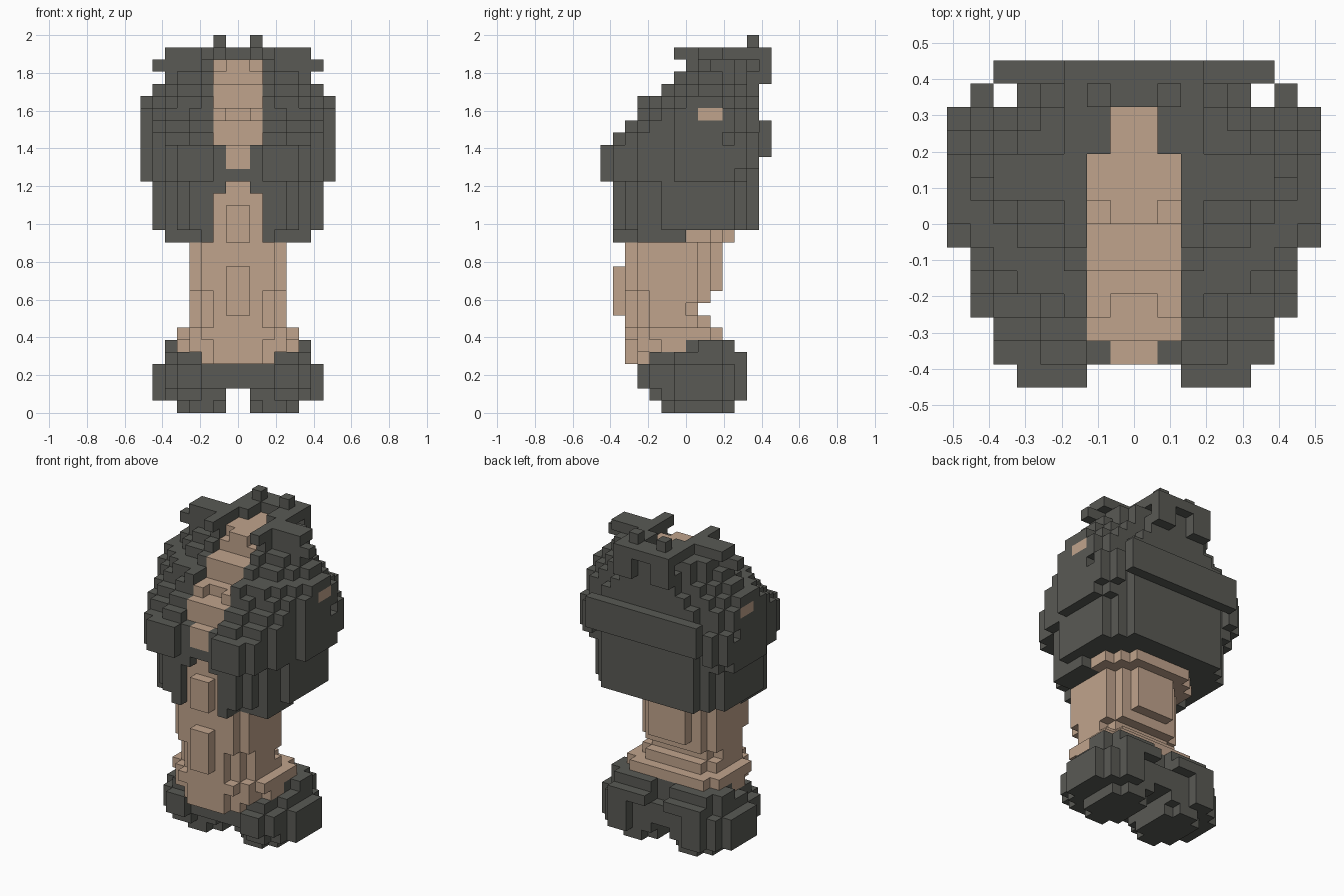
import bpy, bmesh

if "Cube" in bpy.data.objects:
    bpy.data.objects.remove(bpy.data.objects["Cube"], do_unlink=True)

UNIT = 2 / 31          # size of one block
cells = {}             # (x, y, z) -> part name, right half only


def block(part, x0, x1, y0, y1, z0, z1):
    """Fill a box of blocks; part None carves it away."""
    for x in range(x0, x1):
        for y in range(y0, y1):
            for z in range(z0, z1):
                if part:
                    cells[x, y, z] = part
                else:
                    cells.pop((x, y, z), None)


def layer(part, z0, z1, width, front, back, mid, power, cx=0, back_power=None):
    """Fill rounded slabs; front and back halves have their own radius."""
    for x in range(0, 8):
        for y in range(-7, 7):
            d = y + 0.5 - mid
            depth = (back - mid) if d > 0 else (mid - front)
            n = back_power if back_power and d > 0 else power
            if (abs(x + 0.5 - cx) / width) ** n + (abs(d) / depth) ** n <= 1:
                block(part, x, x + 1, y, y + 1, z0, z1)


# feet: rounded lobes joined in the middle
layer("feet", 0, 1, 2.2, -2, 4, 1, 2.2, 3)
layer("feet", 1, 2, 3, -3, 5, 1, 1.8, 4)
layer("feet", 2, 4, 3, -4, 5, 1, 1.8, 4)
layer("feet", 4, 5, 3.1, -3, 5, 1, 2, 3)
layer("feet", 5, 6, 3.1, 0, 4, 2, 2.2, 3)
block("feet", 1, 2, -2, 4, 1, 4)
block("feet", 0, 2, -3, 4, 2, 4)
block("feet", 0, 1, -2, 3, 4, 5)

# shoulders and neck
block("skin", 0, 3, -4, -2, 4, 5)
block("skin", 0, 4, -4, 0, 5, 6)
block("skin", 0, 2, -5, -4, 4, 6)
block("skin", 4, 5, -2, 0, 5, 6)
layer("skin", 6, 7, 5, -5, 3, 0, 2.4, 0, 4)
layer("skin", 7, 8, 4, -5, 2, -1, 2.5)
layer("skin", 8, 9, 4, -5, 1, -1, 2.5)
layer("skin", 9, 10, 4, -5, 2, -1, 2.5)
layer("skin", 10, 14, 4, -5, 3, -1, 3, 0, 2.5)
block("skin", 0, 1, -6, -5, 8, 12)
layer("skin", 14, 15, 5, -5, 4, -1, 3)

# hair: stacked slabs (bottom, top, half width, front, front and back power)
for z0, z1, w, front, power, back_power in [
        (15, 16, 7, -6, 2.4, 2.1), (16, 19, 7, -6, 2.6, 2.1), (19, 22, 7.7, -6, 3, 3),
        (22, 23, 7.7, -6, 3, 2.6), (23, 24, 8, -5, 2.6, 2.6), (24, 25, 8, -4, 2.4, 2.4),
        (25, 26, 8, -4, 2, 2), (26, 27, 7, -2, 2, 1.8), (27, 28, 6, -1, 2, 1.8),
        (28, 29, 5, 0, 2, 1.8)]:
    layer("hair", z0, z1, w, front, 6, 2, power, 0, back_power)
block("hair", 0, 5, 5, 6, 15, 19)        # flat nape
block("hair", 2, 4, -6, -5, 15, 19)      # sideburns
block("hair", 2, 6, -4, 0, 14, 15)
block("hair", 2, 3, -6, -4, 14, 15)
block("hair", 2, 5, -7, -6, 19, 22)      # brow tufts
block("hair", 4, 6, -6, -5, 19, 22)
block("hair", 0, 6, 6, 7, 21, 24)        # back ridge
block("hair", 6, 7, 5, 6, 20, 23)
block("hair", 7, 8, 4, 5, 20, 23)

# crown tufts
block("hair", 1, 3, 6, 7, 27, 29)
block("hair", 0, 3, 5, 7, 29, 30)
block("hair", 1, 3, 3, 6, 29, 30)
block("hair", 2, 3, -1, 4, 29, 30)
block("hair", 3, 6, 1, 3, 29, 30)
block("hair", 5, 7, 1, 2, 28, 29)
block("hair", 1, 2, 5, 6, 30, 31)

# bare parting climbing over the head: (front at centre, front at sides)
for step, fronts in enumerate([(-5, -5), (-5, -5), (-3, -4), (-2, -2),
                               (-2, -2), (0, 0), (0, 1)]):
    z = 22 + step
    for x, front in enumerate(fronts):
        block(None, x, x + 1, -7, front, z, z + 1)
        block("skin", x, x + 1, front, 5, z, z + 1)

# face: nose, moustache, mouth and chin
block("skin", 0, 1, -6, -4, 20, 22)
block("hair", 0, 1, -6, -4, 19, 20)
block(None, 0, 2, -7, -4, 14, 19)
block("skin", 0, 2, -5, 0, 14, 18)
block("skin", 0, 1, -5, 0, 18, 19)
block("hair", 1, 2, -6, 0, 18, 19)
block("skin", 0, 1, -6, -5, 14, 17)

# ears
block("skin", 7, 8, 1, 3, 24, 25)


def material(name, color):
    m = bpy.data.materials.new(name)
    m.use_nodes = True
    m.diffuse_color = color
    m.node_tree.nodes["Principled BSDF"].inputs["Base Color"].default_value = color
    return m


dark = material("dark grey", (0.1, 0.101, 0.089, 1))
tan = material("tan", (0.53, 0.371, 0.265, 1))


def build(part, mat):
    """Make the exposed faces of one part and mirror them."""
    bm = bmesh.new()
    for cell, owner in cells.items():
        if owner != part:
            continue
        for axis in range(3):
            for side in (0, 1):
                near = list(cell)
                near[axis] += 2 * side - 1
                if tuple(near) in cells or near[0] < 0:
                    continue
                corners = []
                for u, v in ((0, 0), (1, 0), (1, 1), (0, 1)):
                    p = list(cell)
                    p[axis] += side
                    p[(axis + 1) % 3] += u
                    p[(axis + 2) % 3] += v
                    corners.append(bm.verts.new([c * UNIT for c in p]))
                bm.faces.new(corners if side else corners[::-1])
    bmesh.ops.remove_doubles(bm, verts=bm.verts, dist=UNIT / 100)
    mesh = bpy.data.meshes.new(part)
    bm.to_mesh(mesh)
    bm.free()
    mesh.materials.append(mat)
    obj = bpy.data.objects.new(part, mesh)
    bpy.context.collection.objects.link(obj)
    mirror = obj.modifiers.new("mirror", "MIRROR")
    mirror.use_clip = True


build("feet", dark)
build("hair", dark)
build("skin", tan)
